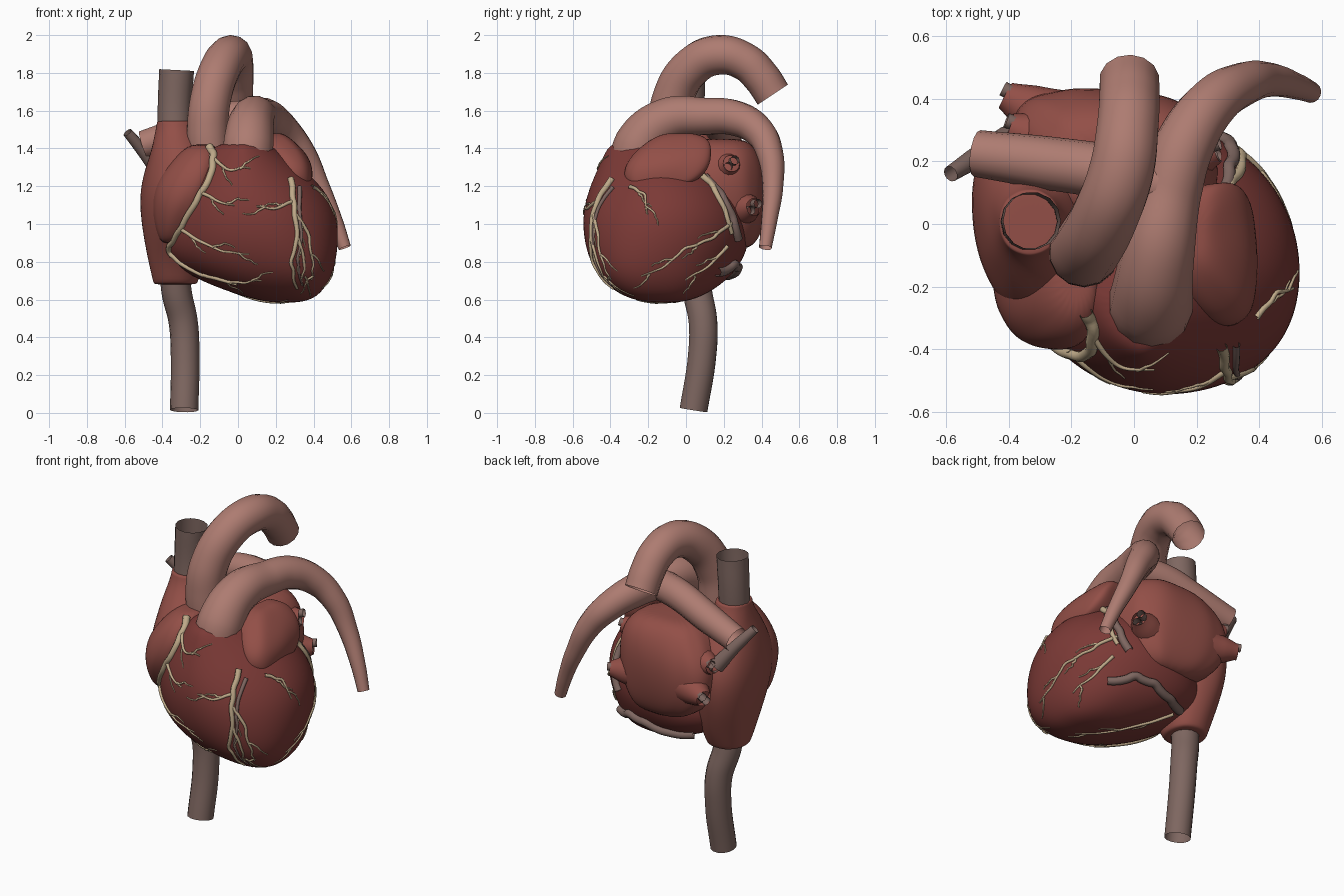
import bpy, bmesh, math, random
from mathutils import Vector
from mathutils.bvhtree import BVHTree

random.seed(4)
cube = bpy.data.objects.get("Cube")
if cube:
    bpy.data.objects.remove(cube)


def material(name, rgb):
    m = bpy.data.materials.new(name)
    m.use_nodes = True
    m.diffuse_color = (*rgb, 1)
    bsdf = m.node_tree.nodes["Principled BSDF"]
    bsdf.inputs["Base Color"].default_value = (*rgb, 1)
    bsdf.inputs["Roughness"].default_value = 0.6
    return m


MUSCLE = material("muscle", (0.20, 0.042, 0.037))
ATRIUM = material("atrium", (0.29, 0.078, 0.063))
ARTERY = material("artery", (0.42, 0.20, 0.165))
VEIN = material("vein", (0.21, 0.135, 0.118))
CORONARY = material("coronary", (0.52, 0.40, 0.25))


def bake(obj, mat):
    """Replace an object by a smooth mesh with modifiers and bevels applied."""
    name = obj.name
    deps = bpy.context.evaluated_depsgraph_get()
    mesh = bpy.data.meshes.new_from_object(obj.evaluated_get(deps))
    bpy.data.objects.remove(obj)
    mesh.materials.clear()
    mesh.materials.append(mat)
    mesh.shade_smooth()
    mesh.name = name
    out = bpy.data.objects.new(name, mesh)
    bpy.context.collection.objects.link(out)
    return out


def loft(name, mat, sections, power, jitter=0.0, sides=24):
    """Skin horizontal sections (z, x_min, x_max, y_min, y_max, optional skew).
    The squareness of the sections runs between the two values of power."""
    def soft(v, n):
        return math.copysign(abs(v) ** (2 / n), v)
    bm = bmesh.new()
    rings = []
    for s, (z, x0, x1, y0, y1, *skew) in enumerate(sections):
        n = power[0] + (power[1] - power[0]) * s / (len(sections) - 1)
        ring = []
        for i in range(sides):
            t = math.tau * i / sides
            k = 1 + random.uniform(-jitter, jitter)
            x = (x0 + x1) / 2 + (x1 - x0) / 2 * soft(math.cos(t), n) * k
            y = (y0 + y1) / 2 + (y1 - y0) / 2 * soft(math.sin(t - sum(skew)), n) * k
            ring.append(bm.verts.new((x, y, z)))
        rings.append(ring)
    for a, b in zip(rings, rings[1:]):
        for i in range(sides):
            j = (i + 1) % sides
            bm.faces.new((a[i], a[j], b[j], b[i]))
    for ring in (rings[0], rings[-1]):
        centre = bm.verts.new(sum((v.co for v in ring), Vector()) / sides)
        for i in range(sides):
            bm.faces.new((ring[i], ring[(i + 1) % sides], centre))
    bmesh.ops.recalc_face_normals(bm, faces=bm.faces)
    mesh = bpy.data.meshes.new(name)
    bm.to_mesh(mesh)
    bm.free()
    obj = bpy.data.objects.new(name, mesh)
    bpy.context.collection.objects.link(obj)
    obj.modifiers.new("smooth", 'SUBSURF').levels = 2
    return bake(obj, mat)


def tubes(name, mat, paths, resolution=5, steps=8):
    """Sweep round open tubes along paths of (x, y, z, radius)."""
    curve = bpy.data.curves.new(name, 'CURVE')
    curve.dimensions = '3D'
    curve.bevel_depth = 1.0
    curve.bevel_resolution = resolution
    curve.resolution_u = steps
    for path in paths:
        spline = curve.splines.new('BEZIER')
        spline.bezier_points.add(len(path) - 1)
        for bp, (x, y, z, r) in zip(spline.bezier_points, path):
            bp.co, bp.radius = (x, y, z), r
            bp.handle_left_type = bp.handle_right_type = 'AUTO'
    obj = bpy.data.objects.new(name, curve)
    bpy.context.collection.objects.link(obj)
    return bake(obj, mat)


# Heart chambers
ventricles = loft("ventricles", MUSCLE, [
    (0.585, 0.17, 0.33, -0.20, -0.03, 0.2), (0.61, 0.04, 0.42, -0.33, 0.08, 0.2),
    (0.70, -0.21, 0.49, -0.45, 0.22, 0.22), (0.80, -0.37, 0.52, -0.51, 0.30, 0.2),
    (0.92, -0.40, 0.535, -0.545, 0.345, 0.12), (1.06, -0.37, 0.525, -0.55, 0.32, 0.03),
    (1.19, -0.31, 0.455, -0.515, 0.24, -0.05), (1.30, -0.24, 0.34, -0.465, 0.16, -0.05),
    (1.39, -0.15, 0.20, -0.425, -0.03), (1.43, -0.09, 0.16, -0.39, -0.10)],
    power=(2.45, 1.6), sides=32)
right_atrium = loft("right_atrium", ATRIUM, [
    (0.68, -0.445, -0.22, -0.06, 0.17), (0.69, -0.45, -0.21, -0.08, 0.18),
    (0.82, -0.48, -0.18, -0.14, 0.24), (0.98, -0.51, -0.12, -0.29, 0.29, 0.2),
    (1.15, -0.525, -0.10, -0.35, 0.31, 0.25), (1.29, -0.495, -0.12, -0.29, 0.27, 0.2),
    (1.39, -0.46, -0.16, -0.20, 0.20), (1.48, -0.44, -0.22, -0.12, 0.13),
    (1.54, -0.43, -0.235, -0.10, 0.11), (1.545, -0.43, -0.235, -0.10, 0.11)],
    power=(2.2, 2.1), jitter=0.015)
right_auricle = loft("right_auricle", ATRIUM, [
    (0.90, -0.41, -0.31, -0.26, -0.08), (0.98, -0.44, -0.25, -0.33, -0.04, 0.15),
    (1.10, -0.46, -0.18, -0.395, 0.0, 0.2), (1.22, -0.44, -0.13, -0.41, 0.0, 0.25),
    (1.34, -0.36, -0.10, -0.375, 0.0, 0.25), (1.42, -0.26, -0.11, -0.29, -0.04)],
    power=(2.3, 2.2), jitter=0.03)
loft("left_atrium", ATRIUM, [
    (0.87, -0.16, 0.12, 0.16, 0.34), (0.94, -0.31, 0.21, 0.08, 0.40, 0.15),
    (1.08, -0.39, 0.26, 0.03, 0.435, 0.25), (1.25, -0.385, 0.27, 0.00, 0.435, 0.2),
    (1.38, -0.31, 0.23, 0.00, 0.39), (1.45, -0.22, 0.14, 0.04, 0.32)],
    power=(2.8, 2.8), jitter=0.03)
loft("left_auricle", ATRIUM, [
    (1.195, 0.27, 0.38, -0.29, -0.06), (1.215, 0.22, 0.40, -0.33, 0.07),
    (1.30, 0.17, 0.395, -0.32, 0.13), (1.38, 0.14, 0.36, -0.28, 0.14),
    (1.45, 0.13, 0.29, -0.19, 0.13), (1.48, 0.15, 0.24, -0.12, 0.06)],
    power=(2.8, 2.8), jitter=0.09, sides=16)

# Great arteries
tubes("aorta", ARTERY, [[
    (-0.14, -0.08, 1.28, 0.11), (-0.16, -0.09, 1.48, 0.112),
    (-0.145, -0.07, 1.66, 0.11), (-0.09, 0.03, 1.83, 0.108),
    (-0.04, 0.17, 1.895, 0.105), (-0.02, 0.31, 1.86, 0.10),
    (-0.015, 0.40, 1.775, 0.098), (-0.015, 0.46, 1.685, 0.096)]])
tubes("pulmonary_artery", ARTERY, [[
    (0.05, -0.27, 1.30, 0.135), (0.055, -0.245, 1.42, 0.135),
    (0.075, -0.10, 1.55, 0.118), (0.115, 0.10, 1.57, 0.10),
    (0.165, 0.26, 1.56, 0.095), (0.25, 0.385, 1.49, 0.083),
    (0.345, 0.445, 1.37, 0.07), (0.43, 0.46, 1.20, 0.055),
    (0.515, 0.44, 1.01, 0.042), (0.565, 0.42, 0.875, 0.034)]])
tubes("right_pulmonary_artery", ARTERY, [[
    (0.10, 0.12, 1.57, 0.09), (-0.08, 0.165, 1.555, 0.088),
    (-0.28, 0.195, 1.49, 0.085), (-0.50, 0.225, 1.42, 0.075)]])

# Great veins
tubes("upper_great_vein", VEIN, [[
    (-0.335, 0.0, 1.45, 0.09), (-0.335, 0.01, 1.62, 0.09), (-0.325, 0.01, 1.815, 0.092)]])
tubes("lower_great_vein", VEIN, [[
    (-0.335, 0.04, 0.76, 0.08), (-0.325, 0.06, 0.64, 0.08), (-0.29, 0.09, 0.48, 0.077),
    (-0.28, 0.085, 0.30, 0.076), (-0.285, 0.04, 0.015, 0.075)]])
tubes("upper_right_pulmonary_vein", VEIN, [[
    (-0.40, 0.27, 1.25, 0.045), (-0.49, 0.22, 1.37, 0.035), (-0.585, 0.16, 1.485, 0.026)]])

# Lung vein stubs, each a broad collar with narrower veins inside
stubs = [((-0.22, 0.31, 1.11), (-0.41, 0.41, 1.10), 0.12),
         ((-0.22, 0.24, 1.24), (-0.40, 0.31, 1.26), 0.12),
         ((0.10, 0.19, 1.28), (0.265, 0.24, 1.32), 0.12),
         ((0.10, 0.27, 1.08), (0.265, 0.36, 1.09), 0.12)]
collars, inner = [], []
for a, b, wide in stubs:
    a, b = Vector(a), Vector(b)
    collars.append([(*a, wide), (*a.lerp(b, 0.6), wide * 0.65), (*b, 0.045)])
    for side in (-0.018, 0.018):
        shift = Vector((0, side, side))
        inner.append([(*(a.lerp(b, 0.8) + shift), 0.024), (*(a.lerp(b, 1.04) + shift), 0.024)])
tubes("pulmonary_vein_collars", ATRIUM, collars)
tubes("pulmonary_vein_ends", VEIN, inner, resolution=3, steps=2)


# Surface vessels, drawn flat and cast on to the chambers
def tree_of(*objs):
    verts, polys = [], []
    for o in objs:
        n = len(verts)
        verts += [v.co.copy() for v in o.data.vertices]
        polys += [[n + i for i in p.vertices] for p in o.data.polygons]
    return BVHTree.FromPolygons(verts, polys)


TREE = tree_of(ventricles, right_atrium, right_auricle)
CAST = {"front": lambda u, v: ((u, -2, v), (0, 1, 0)),
        "left": lambda u, v: ((2, u, v), (-1, 0, 0)),
        "below": lambda u, v: ((u, v, -1), (0, 0, 1))}


def vessel(view, points, r0, r1, wobble=0.006):
    flat = []
    for a, b in zip(points, points[1:]):
        flat += [Vector(a).lerp(Vector(b), i / 3) for i in range(3)]
    flat.append(Vector(points[-1]))
    path = []
    for i, p in enumerate(flat):
        wob = Vector((random.uniform(-1, 1), random.uniform(-1, 1))) * wobble
        hit, normal = TREE.ray_cast(*map(Vector, CAST[view](*(p + wob))))[:2]
        if hit:
            r = r0 + (r1 - r0) * i / (len(flat) - 1)
            path.append((*(hit + normal * r * 0.3), r))
    return path


def branch(view, points, r=0.011):
    """A tapering branch with short forked twigs along it."""
    paths = [vessel(view, points, r, 0.004)]
    for k, (a, b) in enumerate(zip(points, points[1:])):
        a, b = Vector(a), Vector(b)
        d = (b - a).normalized() * 0.09
        side = Vector((-d.y, d.x)) * (0.7 if k % 2 else -0.7)
        mid = a.lerp(b, 0.6)
        paths.append(vessel(view, [mid, mid + d * 0.5 + side * 0.5, mid + d * 1.2 + side * 0.7],
                            r * 0.6, 0.003))
    return paths


trunks = [
    vessel("front", [(-0.16, 1.41), (-0.13, 1.37), (-0.14, 1.25), (-0.22, 1.11), (-0.30, 0.98),
                     (-0.37, 0.87), (-0.32, 0.80), (-0.18, 0.73), (0.0, 0.685)], 0.022, 0.01),
    vessel("front", [(0.28, 1.24), (0.295, 1.1), (0.31, 0.95), (0.28, 0.8), (0.31, 0.66)], 0.018, 0.007),
    vessel("left", [(0.06, 1.27), (0.13, 1.21), (0.20, 1.08), (0.24, 0.95)], 0.02, 0.012, 0)]
for view, pts in [
        ("front", [(-0.14, 1.36), (-0.05, 1.28), (0.06, 1.30)]),
        ("front", [(-0.20, 1.17), (-0.11, 1.12), (-0.02, 1.10)]),
        ("front", [(-0.31, 0.97), (-0.20, 0.91), (-0.08, 0.86), (0.06, 0.84)]),
        ("front", [(-0.18, 0.73), (0.0, 0.69), (0.13, 0.70)]),
        ("front", [(0.295, 1.12), (0.20, 1.08), (0.10, 1.09)]),
        ("front", [(0.30, 1.06), (0.37, 0.94), (0.40, 0.78), (0.39, 0.70)]),
        ("front", [(0.31, 0.94), (0.35, 0.80), (0.34, 0.68)]),
        ("left", [(-0.30, 1.20), (-0.22, 1.16), (-0.20, 1.05)]),
        ("left", [(0.23, 1.00), (0.14, 0.93), (0.0, 0.87), (-0.12, 0.77), (-0.24, 0.72)]),
        ("left", [(0.22, 0.88), (0.12, 0.78), (0.0, 0.70)]),
        ("below", [(-0.15, 0.15), (0.0, 0.05), (0.15, -0.08), (0.27, -0.20)])]:
    trunks += branch(view, pts)
tubes("coronary_arteries", CORONARY, [p for p in trunks if len(p) > 1], resolution=2, steps=3)
tubes("coronary_veins", VEIN, [
    vessel("left", [(0.10, 1.25), (0.18, 1.16), (0.24, 1.04), (0.27, 0.92)], 0.018, 0.024, 0),
    vessel("below", [(0.33, 0.16), (0.20, 0.25), (0.08, 0.27), (-0.06, 0.24), (-0.18, 0.18)],
           0.024, 0.026, 0),
    vessel("front", [(0.32, 1.19), (0.32, 1.08), (0.335, 0.95), (0.31, 0.82), (0.34, 0.68)], 0.012, 0.005)],
    resolution=3, steps=4)
